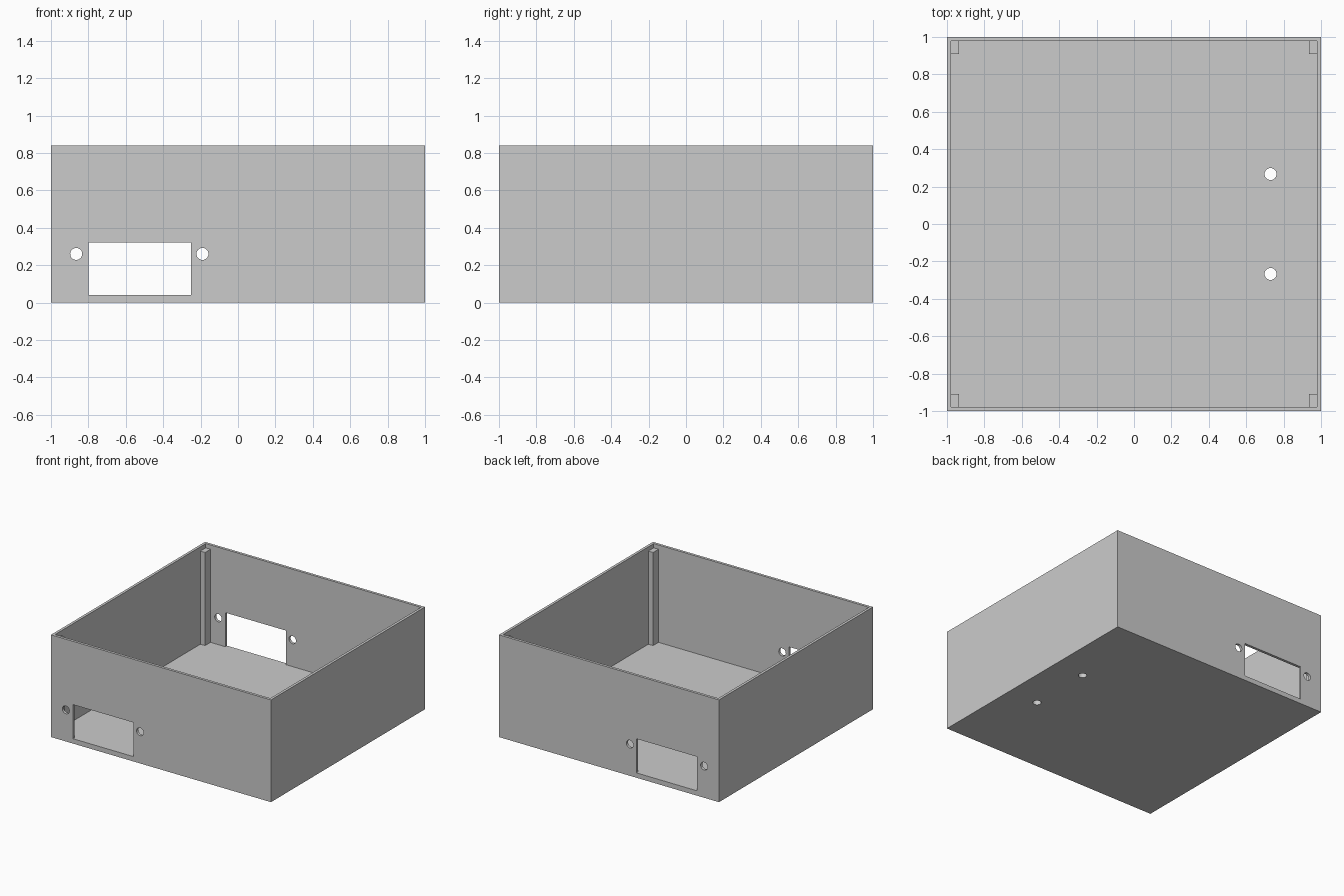
import bpy
from math import pi

HEIGHT, WALL, FLOOR = 0.84, 0.022, 0.04
INNER = 1 - WALL

if "Cube" in bpy.data.objects:
    bpy.data.objects.remove(bpy.data.objects["Cube"], do_unlink=True)

grey = bpy.data.materials.new("plain grey")
grey.use_nodes = True
colour = (0.6, 0.6, 0.6, 1)
grey.diffuse_color = colour
grey.node_tree.nodes["Principled BSDF"].inputs["Base Color"].default_value = colour


def box(name, low, high):
    """Axis-aligned box between two corners."""
    centre = [(a + b) / 2 for a, b in zip(low, high)]
    bpy.ops.mesh.primitive_cube_add(size=1, location=centre)
    ob = bpy.context.object
    ob.name = name
    ob.scale = [b - a for a, b in zip(low, high)]
    bpy.ops.object.transform_apply(location=True, rotation=False, scale=True)
    ob.data.materials.append(grey)
    return ob


def rod(name, location, depth, rotation=(0, 0, 0)):
    """Round cutter for a screw hole."""
    bpy.ops.mesh.primitive_cylinder_add(vertices=32, radius=0.032, depth=depth,
                                        location=location, rotation=rotation)
    ob = bpy.context.object
    ob.name = name
    ob.data.materials.append(grey)
    return ob


def cut(target, cutter):
    """Subtract the cutter and remove it."""
    cutter.hide_render = True
    mod = target.modifiers.new("cut", "BOOLEAN")
    mod.operation = "DIFFERENCE"
    mod.solver = "EXACT"
    mod.object = cutter
    bpy.context.view_layer.objects.active = target
    bpy.ops.object.modifier_apply(modifier=mod.name)
    bpy.data.objects.remove(cutter, do_unlink=True)


# Open-topped enclosure
case = box("enclosure", (-1, -1, 0), (1, 1, HEIGHT))
cut(case, box("cavity_cutter", (-INNER, -INNER, FLOOR), (INNER, INNER, HEIGHT + 0.2)))

# Socket opening and screw holes, through the front and back walls
for side in (-1, 1):
    y = side * (1 - WALL / 2)
    cut(case, box("socket_cutter", (-0.8, y - 0.05, FLOOR), (-0.25, y + 0.05, 0.32)))
    for x in (-0.865, -0.19):
        cut(case, rod("wall_hole_cutter", (x, y, 0.26), 0.1, (pi / 2, 0, 0)))

# Mounting holes through the floor
for y in (-0.267, 0.267):
    cut(case, rod("floor_hole_cutter", (0.73, y, FLOOR / 2), 0.2))

# Corner posts, slightly below the rim
for sx, side in ((-1, "right"), (1, "left")):
    for sy, end in ((-1, "front"), (1, "back")):
        xs = sorted((sx * 0.935, sx * INNER))
        ys = sorted((sy * 0.908, sy * INNER))
        box(f"{end}_{side}_post", (xs[0], ys[0], FLOOR), (xs[1], ys[1], 0.805))
